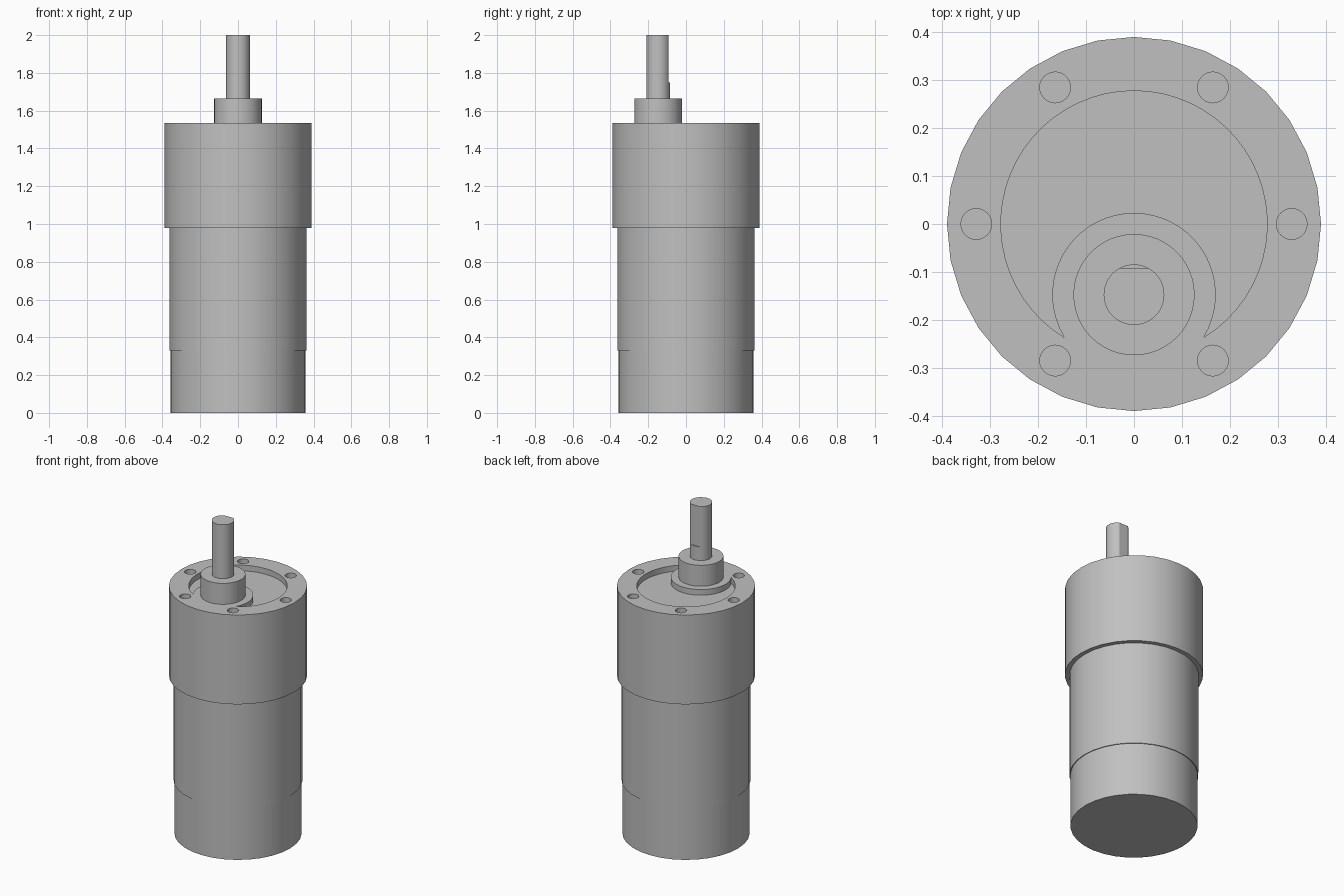
import bpy, bmesh
from math import cos, sin, pi, atan2, radians
from mathutils import Matrix

if "Cube" in bpy.data.objects:
    bpy.data.objects.remove(bpy.data.objects["Cube"], do_unlink=True)

SHAFT_Y = -0.147
GEARBOX_TOP = 1.535

metal = bpy.data.materials.new("grey metal")
metal.use_nodes = True
GREY = (0.53, 0.53, 0.53, 1)
metal.diffuse_color = GREY
metal.node_tree.nodes["Principled BSDF"].inputs["Base Color"].default_value = GREY


def finish(name, bm):
    bmesh.ops.recalc_face_normals(bm, faces=bm.faces)
    mesh = bpy.data.meshes.new(name)
    bm.to_mesh(mesh)
    bm.free()
    mesh.materials.append(metal)
    obj = bpy.data.objects.new(name, mesh)
    bpy.context.collection.objects.link(obj)
    return obj


def prism(name, outline, z0, z1):
    """Extrude a closed outline from z0 to z1."""
    bm = bmesh.new()
    face = bm.faces.new([bm.verts.new((x, y, z0)) for x, y in outline])
    top = bmesh.ops.extrude_face_region(bm, geom=[face])["geom"]
    verts = [v for v in top if isinstance(v, bmesh.types.BMVert)]
    bmesh.ops.translate(bm, verts=verts, vec=(0, 0, z1 - z0))
    return finish(name, bm)


def arc(r, cy, start, end, n):
    return [(r * cos(start + (end - start) * i / n),
             cy + r * sin(start + (end - start) * i / n)) for i in range(n + 1)]


def cylinder(name, r, z0, z1, x=0, y=0, sides=32):
    outline = [(x + px, y + py) for px, py in arc(r, 0, 0, 2 * pi, sides)[:-1]]
    return prism(name, outline, z0, z1)


def cut(target, cutter):
    cutter.hide_render = True
    mod = target.modifiers.new("cut", 'BOOLEAN')
    mod.operation = 'DIFFERENCE'
    mod.solver = 'EXACT'
    mod.object = cutter
    bpy.context.view_layer.objects.active = target
    bpy.ops.object.modifier_apply(modifier=mod.name)
    bpy.data.objects.remove(cutter, do_unlink=True)


# Motor body: end cap and slightly wider can
end_cap = cylinder("motor_end_cap", 0.358, 0, 0.33)
can = cylinder("motor_can", 0.363, 0.33, 0.98)

# Gearbox housing with a crescent recess around the boss pad
gearbox = cylinder("gearbox_housing", 0.389, 0.98, GEARBOX_TOP)
R_OUT, R_PAD = 0.277, 0.17
tip_y = (R_PAD ** 2 - R_OUT ** 2 - SHAFT_Y ** 2) / (-2 * SHAFT_Y)
tip_x = (R_OUT ** 2 - tip_y ** 2) ** 0.5
a_out = atan2(tip_y, tip_x)
a_pad = atan2(tip_y - SHAFT_Y, tip_x)
crescent = (arc(R_OUT, 0, a_out, pi - a_out, 48)
            + arc(R_PAD, SHAFT_Y, pi - a_pad, a_pad, 36)[1:-1])
cut(gearbox, prism("recess_cutter", crescent, GEARBOX_TOP - 0.035, GEARBOX_TOP + 0.1))

# Ring of six mounting holes
for i in range(6):
    a = i * pi / 3
    cut(gearbox, cylinder("hole_cutter", 0.032, GEARBOX_TOP - 0.1, GEARBOX_TOP + 0.1,
                          0.328 * cos(a), 0.328 * sin(a), 24))

# Offset boss and output shaft
boss = cylinder("shaft_boss", 0.126, GEARBOX_TOP, 1.665, y=SHAFT_Y, sides=48)
shaft = cylinder("output_shaft", 0.063, 1.665, 2, y=SHAFT_Y, sides=48)

# Flat ground on the back of the shaft
flat = [(-0.1, -0.092), (0.1, -0.092), (0.1, 0.05), (-0.1, 0.05)]
cut(shaft, prism("flat_cutter", flat, 1.75, 2.1))

# Smooth walls with crisp edges
bpy.ops.object.select_all(action='DESELECT')
for obj in (end_cap, can, gearbox, boss, shaft):
    obj.select_set(True)
    bpy.context.view_layer.objects.active = obj
bpy.ops.object.shade_smooth_by_angle(angle=radians(20))
